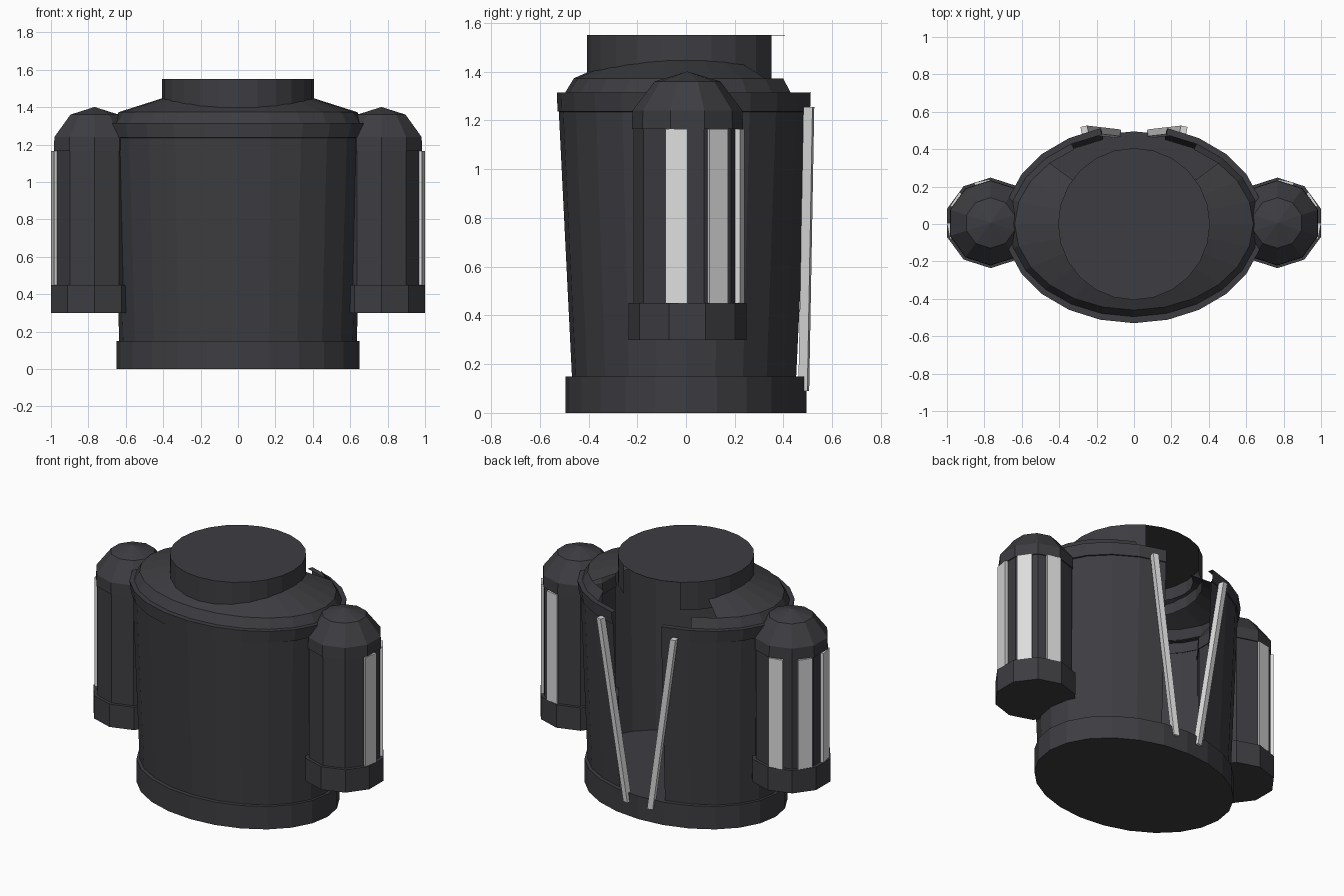
import bpy, bmesh, math
from mathutils import Vector, Matrix

if "Cube" in bpy.data.objects:
    bpy.data.objects.remove(bpy.data.objects["Cube"])


def material(name, rgb):
    m = bpy.data.materials.new(name)
    m.diffuse_color = (*rgb, 1)
    m.use_nodes = True
    m.node_tree.nodes["Principled BSDF"].inputs["Base Color"].default_value = m.diffuse_color
    return m


DARK = material("charcoal", (0.047, 0.046, 0.053))
LIGHT = material("light_grey", (0.72, 0.72, 0.72))


def finish(name, bm, mat):
    me = bpy.data.meshes.new(name)
    bm.to_mesh(me)
    bm.free()
    me.materials.append(mat)
    ob = bpy.data.objects.new(name, me)
    bpy.context.collection.objects.link(ob)
    return ob


def loft(name, profile, mat=DARK, segs=24, gap=0, centre=(0, 0), offset=0.0,
         cap_bottom=False, cap_top=False):
    """Stack elliptical rings (rx, ry, z); leave `gap` columns open each side of the back."""
    bm = bmesh.new()
    rings = []
    for rx, ry, z in profile:
        ring = []
        for i in range(segs):
            a = 2 * math.pi * (i + offset) / segs
            ring.append(bm.verts.new((centre[0] + rx * math.sin(a),
                                      centre[1] + ry * math.cos(a), z)))
        rings.append(ring)
    for lo, hi in zip(rings, rings[1:]):
        for i in range(gap, segs - gap):
            j = (i + 1) % segs
            bm.faces.new((lo[j], lo[i], hi[i], hi[j]))
    if cap_bottom:
        bm.faces.new(rings[0])
    if cap_top:
        bm.faces.new(rings[-1][::-1])
    bmesh.ops.delete(bm, geom=[v for v in bm.verts if not v.link_faces], context='VERTS')
    return finish(name, bm, mat)


def box_between(name, a, b, width, depth, turn, mat):
    """Thin bar from a to b, turned about z to follow the wall."""
    bm = bmesh.new()
    rot = Matrix.Rotation(turn, 3, 'Z')
    ends = []
    for p in (a, b):
        ends.append([bm.verts.new(Vector(p) + rot @ Vector((sx * width / 2, sy * depth / 2, 0)))
                     for sx, sy in ((-1, -1), (1, -1), (1, 1), (-1, 1))])
    lo, hi = ends
    for i in range(4):
        j = (i + 1) % 4
        bm.faces.new((lo[i], lo[j], hi[j], hi[i]))
    bm.faces.new(lo[::-1])
    bm.faces.new(hi)
    bmesh.ops.recalc_face_normals(bm, faces=bm.faces)
    return finish(name, bm, mat)


# Closed base
loft("base", [(0.65, 0.495, 0), (0.65, 0.495, 0.15)], cap_bottom=True, cap_top=True)

# Main wall, open at the back
loft("body_wall", [(0.635, 0.468, 0.15), (0.672, 0.522, 1.24)], gap=1)

# Flared lip with a flat top edge
loft("lip", [(0.67, 0.52, 1.235), (0.682, 0.527, 1.237), (0.695, 0.53, 1.315),
             (0.66, 0.495, 1.315)], gap=1)

# Shoulder: steep lower ring and shallow upper ring with a wider opening
loft("lower_shoulder", [(0.67, 0.497, 1.312), (0.638, 0.46, 1.373)], gap=2)
loft("upper_shoulder", [(0.638, 0.46, 1.373), (0.39, 0.28, 1.452)], gap=3)

# Neck wall open at the back, with a full lid
loft("neck_wall", [(0.406, 0.406, 1.37), (0.406, 0.406, 1.55)], gap=2)
loft("neck_lid", [(0.406, 0.406, 1.549), (0.406, 0.406, 1.551)], cap_bottom=True, cap_top=True)

PX, PY = 0.767, 0.006
for side, s in (("right", 1), ("left", -1)):
    c = (s * PX, PY)
    # Side pod: foot, shaft and domed cap
    loft(side + "_pod_foot", [(0.245, 0.242, 0.30), (0.245, 0.242, 0.45)], segs=10,
         centre=c, cap_bottom=True, cap_top=True)
    loft(side + "_pod_shaft", [(0.222, 0.222, 0.45), (0.222, 0.222, 1.165)], segs=10, centre=c)
    loft(side + "_pod_cap", [(0.228, 0.228, 1.165), (0.226, 0.226, 1.24), (0.135, 0.135, 1.36),
                             (0.002, 0.002, 1.40)], segs=10, centre=c,
         cap_bottom=True, cap_top=True)

    # Three pale panels around the outer back of each pod
    bm = bmesh.new()
    for start in (-22.5, 22.5, 67.5):
        rows = []
        for z in (0.45, 1.165):
            row = []
            for r, deg in ((0.205, start), (0.234, start), (0.234, start + 22.5),
                           (0.205, start + 22.5)):
                a = math.radians(deg)
                row.append(bm.verts.new((c[0] + s * r * math.cos(a), PY + r * math.sin(a), z)))
            rows.append(row)
        lo, hi = rows
        for i in range(4):
            j = (i + 1) % 4
            bm.faces.new((lo[i], lo[j], hi[j], hi[i]))
        bm.faces.new(lo[::-1])
        bm.faces.new(hi)
    bmesh.ops.recalc_face_normals(bm, faces=bm.faces)
    finish(side + "_pod_panels", bm, LIGHT)

    # Slanted pale bar beside the back opening
    box_between(side + "_back_bar", (s * 0.085, 0.483, 0.09), (s * 0.265, 0.504, 1.255),
                0.036, 0.038, -s * math.radians(12), LIGHT)
